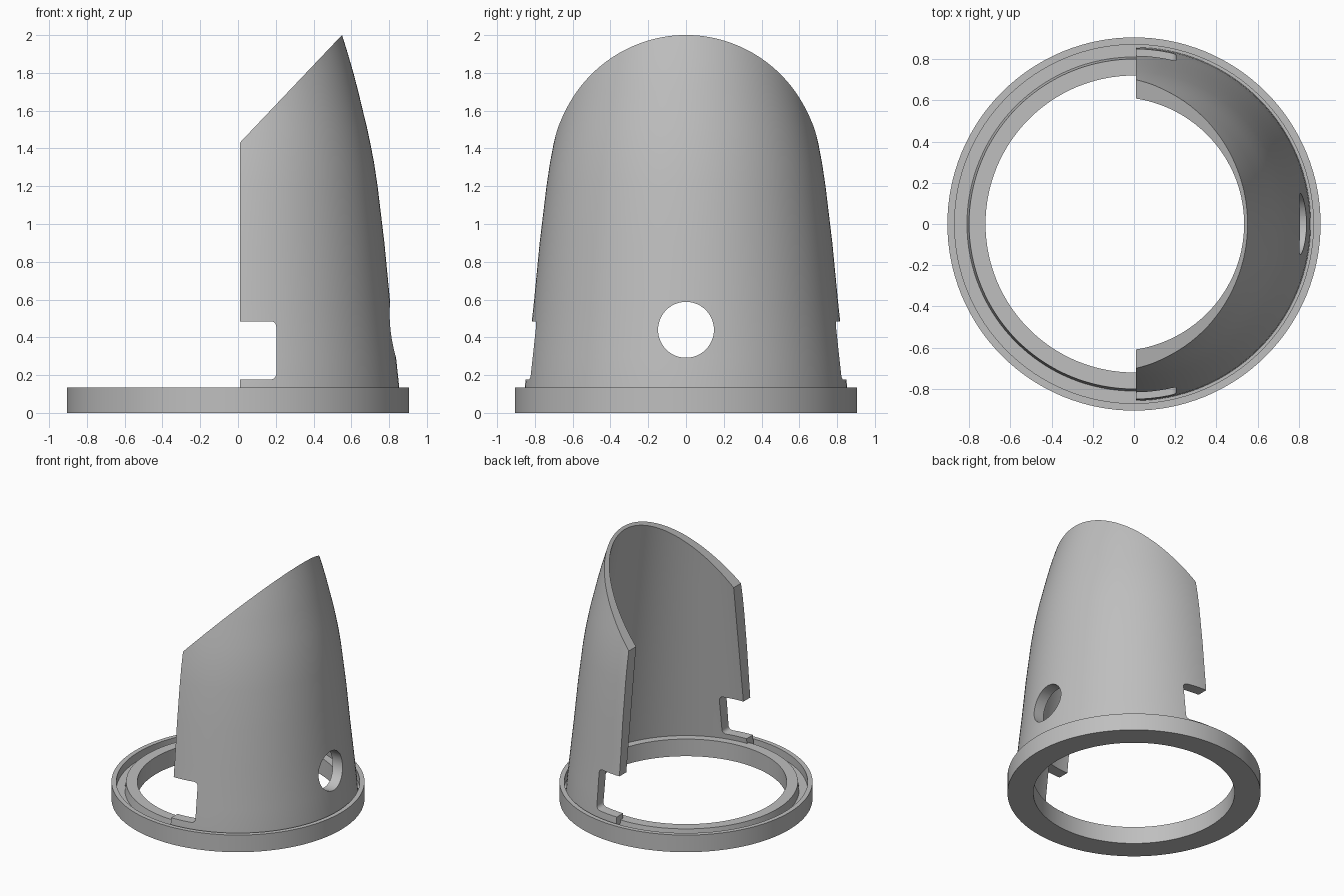
import bpy, bmesh, math
from mathutils import Vector

if "Cube" in bpy.data.objects:
    bpy.data.objects.remove(bpy.data.objects["Cube"], do_unlink=True)

grey = bpy.data.materials.new("matte grey")
grey.use_nodes = True
colour = (0.52, 0.52, 0.52, 1)
grey.diffuse_color = colour
grey.node_tree.nodes["Principled BSDF"].inputs["Base Color"].default_value = colour


def finish(name, bm):
    bmesh.ops.recalc_face_normals(bm, faces=bm.faces)
    mesh = bpy.data.meshes.new(name)
    bm.to_mesh(mesh)
    bm.free()
    mesh.materials.append(grey)
    obj = bpy.data.objects.new(name, mesh)
    bpy.context.collection.objects.link(obj)
    return obj


def lathe(name, profile, steps=128):
    """Closed (radius, height) profile turned around z."""
    bm = bmesh.new()
    rings = []
    for i in range(steps):
        a = 2 * math.pi * i / steps
        rings.append([bm.verts.new((r * math.cos(a), r * math.sin(a), z)) for r, z in profile])
    n = len(profile)
    for i in range(steps):
        a, b = rings[i], rings[(i + 1) % steps]
        for j in range(n):
            k = (j + 1) % n
            bm.faces.new((a[j], b[j], b[k], a[k]))
    return finish(name, bm)


def prism(name, points, direction):
    """Polygon of 3D points pushed along a direction."""
    bm = bmesh.new()
    face = bm.faces.new([bm.verts.new(p) for p in points])
    out = bmesh.ops.extrude_face_region(bm, geom=[face])["geom"]
    verts = [v for v in out if isinstance(v, bmesh.types.BMVert)]
    bmesh.ops.translate(bm, verts=verts, vec=Vector(direction))
    obj = finish(name, bm)
    obj.hide_render = True
    return obj


def cut(obj, cutter, operation):
    bpy.context.view_layer.objects.active = obj
    mod = obj.modifiers.new("cut", "BOOLEAN")
    mod.operation, mod.solver, mod.object = operation, "EXACT", cutter
    bpy.ops.object.modifier_apply(modifier=mod.name)
    bpy.data.objects.remove(cutter, do_unlink=True)


def smooth(obj):
    bpy.ops.object.select_all(action="DESELECT")
    obj.select_set(True)
    bpy.context.view_layer.objects.active = obj
    bpy.ops.object.shade_smooth_by_angle(angle=math.radians(25))


# Base ring with a groove that holds the shell
base_ring = lathe("base_ring", [(0.72, 0), (0.905, 0), (0.905, 0.135), (0.87, 0.135),
                                (0.87, 0.07), (0.81, 0.07), (0.80, 0.135), (0.72, 0.135)])

# Shell: curved outside, straight tapering inside, thin lip at the bottom
shell = lathe("half_shell", [
    (0.812, 0.072), (0.857, 0.072), (0.853, 0.14), (0.836, 0.3), (0.804, 0.6),
    (0.775, 0.9), (0.739, 1.2), (0.721, 1.32), (0.702, 1.42), (0.683, 1.51),
    (0.661, 1.6), (0.637, 1.7), (0.611, 1.8), (0.582, 1.9), (0.551, 2.0), (0.534, 2.05),
    (0.525, 2.05), (0.61, 1.42), (0.775, 0.137), (0.802, 0.137)])

# Keep one half, trimmed by a slanted plane
slope = 1.054
half = [(0.01, 0), (1.2, 0), (1.2, 1.42 + 1.2 * slope), (0.01, 1.42 + 0.01 * slope)]
cut(shell, prism("half_cutter", [(x, -1.2, z) for x, z in half], (0, 2.4, 0)), "INTERSECT")

# Notches at the front and back edges, with rounded inner corners
low, high, depth, r = 0.177, 0.485, 0.203, 0.03
notch = [(-0.2, high), (-0.2, low)]
for centre_z, start in ((low + r, -90), (high - r, 0)):
    for i in range(6):
        a = math.radians(start + 18 * i)
        notch.append((depth - r + r * math.cos(a), centre_z + r * math.sin(a)))
cut(shell, prism("notch_cutter", [(x, -1.2, z) for x, z in notch], (0, 2.4, 0)), "DIFFERENCE")

# Round hole through the side
circle = [2 * math.pi * i / 48 for i in range(48)]
hole = [(0.4, 0.148 * math.cos(a), 0.44 + 0.148 * math.sin(a)) for a in circle]
cut(shell, prism("hole_cutter", hole, (0.8, 0, 0)), "DIFFERENCE")

for part in (base_ring, shell):
    smooth(part)
